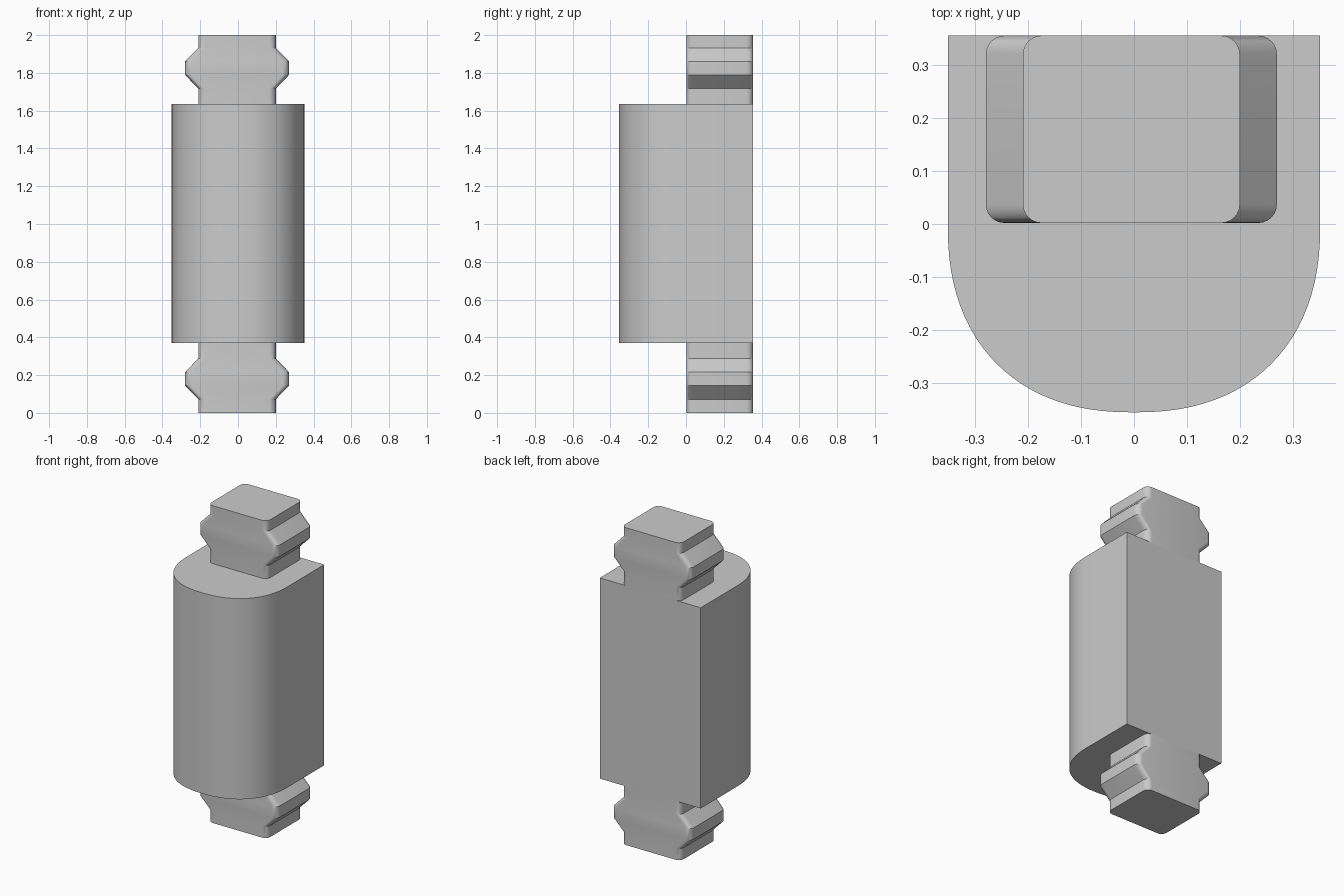
import bpy
import bmesh
from math import cos, sin, pi, radians

default = bpy.data.objects.get("Cube")
if default:
    bpy.data.objects.remove(default, do_unlink=True)

grey = bpy.data.materials.new("plain_grey")
grey.use_nodes = True
colour = (0.6, 0.6, 0.6, 1)
grey.diffuse_color = colour
grey.node_tree.nodes["Principled BSDF"].inputs["Base Color"].default_value = colour

BACK = 0.356
BODY_BOTTOM, BODY_TOP = 0.37, 1.635


def loft(name, rings):
    """Skin a stack of matching outlines and cap both ends."""
    bm = bmesh.new()
    loops = [[bm.verts.new(p) for p in ring] for ring in rings]
    n = len(loops[0])
    for low, high in zip(loops, loops[1:]):
        for i in range(n):
            j = (i + 1) % n
            bm.faces.new((low[i], low[j], high[j], high[i]))
    bm.faces.new(loops[0][::-1])
    bm.faces.new(loops[-1])
    bmesh.ops.recalc_face_normals(bm, faces=bm.faces)
    mesh = bpy.data.meshes.new(name)
    bm.to_mesh(mesh)
    bm.free()
    mesh.materials.append(grey)
    obj = bpy.data.objects.new(name, mesh)
    bpy.context.collection.objects.link(obj)
    bpy.ops.object.select_all(action="DESELECT")
    obj.select_set(True)
    bpy.context.view_layer.objects.active = obj
    bpy.ops.object.shade_smooth_by_angle(angle=radians(30))


def body_ring(z, half=0.352, power=2 / 2.3, steps=48):
    """Flat back and sides with a full, rounded front."""
    arc = []
    for i in range(steps + 1):
        a = pi * i / steps
        c, s = cos(a), max(sin(a), 0)
        x = half * abs(c) ** power * (1 if c < 0 else -1)
        arc.append((x, -BACK * s ** power, z))
    return arc + [(half, BACK, z), (-half, BACK, z)]


def tab_ring(z, half, radius=0.035, steps=6):
    """Rectangle with rounded upright corners."""
    front, ring = 0.002, []
    corners = ((half, BACK), (-half, BACK), (-half, front), (half, front))
    signs = ((1, 1), (-1, 1), (-1, -1), (1, -1))
    for q, ((x, y), (sx, sy)) in enumerate(zip(corners, signs)):
        for i in range(steps + 1):
            a = pi / 2 * (q + i / steps)
            ring.append((x - sx * radius + radius * cos(a) - 0.005,
                         y - sy * radius + radius * sin(a), z))
    return ring


def tab(name, bottom, top, ridge):
    """Upright tab with a bevelled ridge along each side."""
    narrow, wide = 0.205, 0.275
    levels = [(bottom, narrow), (ridge - 0.108, narrow), (ridge - 0.036, wide),
              (ridge + 0.036, wide), (ridge + 0.108, narrow), (top, narrow)]
    loft(name, [tab_ring(z, half) for z, half in levels])


loft("body", [body_ring(BODY_BOTTOM), body_ring(BODY_TOP)])
tab("lower_tab", 0, BODY_BOTTOM, 0.18)
tab("upper_tab", BODY_TOP, 2, 1.825)
